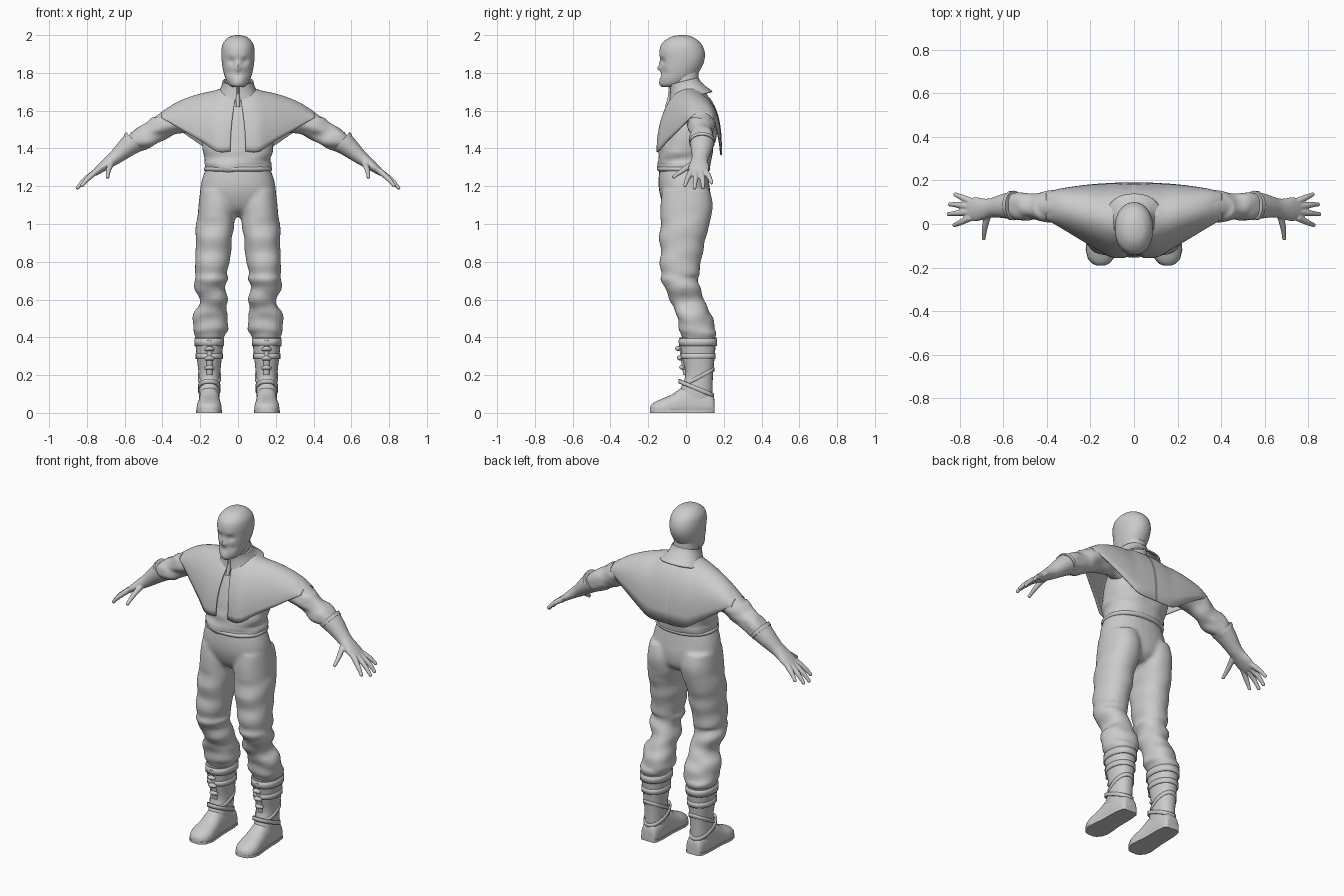
import bpy, bmesh, math
from mathutils import Vector, noise

old = bpy.data.objects.get("Cube")
if old:
    bpy.data.objects.remove(old)

grey = bpy.data.materials.new("plain_grey")
grey.use_nodes = True
COLOUR = (0.6, 0.6, 0.6, 1)
grey.diffuse_color = COLOUR
grey.node_tree.nodes["Principled BSDF"].inputs["Base Color"].default_value = COLOUR


def finish(name, bm, mirror=False, voxel=0, smooth=0, thick=0, angle=50):
    """Turn a bmesh into a named object with its modifiers."""
    bmesh.ops.recalc_face_normals(bm, faces=bm.faces)
    mesh = bpy.data.meshes.new(name)
    bm.to_mesh(mesh)
    bm.free()
    mesh.materials.append(grey)
    ob = bpy.data.objects.new(name, mesh)
    bpy.context.collection.objects.link(ob)
    bpy.context.view_layer.objects.active = ob
    for other in bpy.context.selected_objects:
        other.select_set(False)
    ob.select_set(True)
    bpy.ops.object.shade_smooth_by_angle(angle=math.radians(angle))
    if thick:
        m = ob.modifiers.new("thickness", 'SOLIDIFY')
        m.thickness, m.offset = thick, -1
    if mirror:
        m = ob.modifiers.new("mirror", 'MIRROR')
        m.merge_threshold = 0.0005
    if voxel:
        m = ob.modifiers.new("blend", 'REMESH')
        m.mode, m.voxel_size, m.use_smooth_shade = 'VOXEL', voxel, True
    if smooth:
        m = ob.modifiers.new("soften", 'SMOOTH')
        m.factor, m.iterations = 0.5, smooth
    return ob


def dense(rows, steps):
    """Catmull-Rom interpolation through rows of numbers."""
    out = []
    for i in range(len(rows) - 1):
        quad = [rows[max(i - 1, 0)], rows[i], rows[i + 1], rows[min(i + 2, len(rows) - 1)]]
        for k in range(steps):
            t = k / steps
            out.append([0.5 * (2 * b + (c - a) * t + (2*a - 5*b + 4*c - d) * t * t
                               + (3*b - a - 3*c + d) * t ** 3) for a, b, c, d in zip(*quad)])
    return out + [list(rows[-1])]


def skin(bm, rings, caps=True, closed=True):
    """Bridge rings of points with quads."""
    rows = [[bm.verts.new(p) for p in ring] for ring in rings]
    n = len(rows[0])
    for a, b in zip(rows, rows[1:]):
        for i in range(n if closed else n - 1):
            j = (i + 1) % n
            bm.faces.new((a[i], a[j], b[j], b[i]))
    if caps:
        bm.faces.new(rows[0])
        bm.faces.new(rows[-1])


def oval(centre, u, v, power=1.0, n=28):
    pts = []
    for i in range(n):
        a = math.tau * i / n
        c, s = math.cos(a), math.sin(a)
        pts.append(centre + u * math.copysign(abs(c) ** power, c) + v * math.copysign(abs(s) ** power, s))
    return pts


def stack(bm, rows, steps=4, power=0.9, tilt=0, caps=True, n=28):
    """Upright form from rows of z, left x, right x, front y, back y."""
    rings = []
    for z, x0, x1, y0, y1 in dense(rows, steps):
        ring = oval(Vector(((x0 + x1) / 2, (y0 + y1) / 2, z)),
                    Vector(((x1 - x0) / 2, 0, 0)), Vector((0, (y1 - y0) / 2, 0)), power, n)
        rings.append([p + Vector((0, 0, tilt * (p.y - (y0 + y1) / 2))) for p in ring])
    skin(bm, rings, caps)


def limb(bm, rows, steps=4, n=20, caps=True):
    """Sideways form from rows of x, y, z, depth radius, height radius."""
    rows = dense(rows, steps)
    pos = [Vector(r[:3]) for r in rows]
    rings = []
    for i, r in enumerate(rows):
        t = (pos[min(i + 1, len(pos) - 1)] - pos[max(i - 1, 0)]).normalized()
        up = t.cross(Vector((0, 1, 0))).normalized()
        rings.append(oval(pos[i], t.cross(up) * r[3], up * r[4], n=n))
    skin(bm, rings, caps)


def folds(bm, amount, scale, low, high):
    """Cloth creases, fading out beyond a height range."""
    bm.normal_update()
    for v in bm.verts:
        if low < v.co.z < high:
            p = Vector((v.co.x * 0.7, v.co.y * 0.7, v.co.z * 1.5)) * scale
            v.co += v.normal * amount * noise.noise(p)


# Head: skull form, then pushed features
bm = bmesh.new()
stack(bm, [(1.725, -.028, .028, -.125, -.04), (1.74, -.05, .05, -.136, .0), (1.775, -.068, .068, -.138, .045),
           (1.82, -.08, .08, -.136, .078), (1.87, -.087, .087, -.137, .098), (1.915, -.088, .088, -.141, .098),
           (1.955, -.08, .08, -.128, .08), (1.985, -.055, .055, -.092, .045), (1.997, -.026, .026, -.055, .012),
           (2.0, -.006, .006, -.025, -.012)], 5, 0.95, n=48)
features = [(.035, 1.862, .017, .013), (-.035, 1.862, .017, .013), (0, 1.825, .013, -.017),
            (0, 1.85, .012, -.007), (0, 1.79, .016, .008), (.045, 1.8, .02, .008), (-.045, 1.8, .02, .008),
            (0, 1.745, .022, -.005), (.03, 1.888, .016, -.004), (-.03, 1.888, .016, -.004)]
for v in bm.verts:
    if v.co.y < -.03:
        v.co.y += sum(d * math.exp(-((v.co.x - x) ** 2 + (v.co.z - z) ** 2) / (r * r)) for x, z, r, d in features)
finish("head", bm)

# Neck and standing collar
bm = bmesh.new()
stack(bm, [(1.64, -.075, .075, -.06, .1), (1.74, -.066, .066, -.07, .07), (1.84, -.066, .066, -.08, .065)])
finish("neck", bm)
bm = bmesh.new()
stack(bm, [(1.675, -.13, .13, -.088, .14), (1.705, -.1, .1, -.085, .105), (1.735, -.086, .086, -.084, .078),
           (1.757, -.082, .082, -.086, .066)], tilt=.25, caps=False)
finish("collar", bm, thick=.008)
bm = bmesh.new()
stack(bm, [(1.62, -.01, .01, -.112, -.09), (1.68, -.01, .01, -.096, -.06), (1.73, -.007, .007, -.094, -.07)], n=10)
finish("collar_fastener", bm)

# Jacket body with gathered hem
bm = bmesh.new()
stack(bm, [(1.275, -.16, .16, -.13, .105), (1.29, -.175, .175, -.146, .122), (1.32, -.178, .178, -.15, .13),
           (1.345, -.174, .174, -.146, .135), (1.4, -.184, .184, -.142, .15), (1.5, -.19, .19, -.118, .165),
           (1.6, -.16, .16, -.085, .15), (1.68, -.08, .08, -.04, .1)], 5, n=48)
folds(bm, .01, 14, 1.26, 1.45)
finish("jacket", bm)
bm = bmesh.new()
stack(bm, [(1.278, -.17, .17, -.143, .118), (1.285, -.18, .18, -.152, .127), (1.297, -.18, .18, -.153, .128),
           (1.304, -.17, .17, -.143, .118)], 2, n=48)
finish("jacket_hem", bm)

# Shoulder cape: arches across the body, parted at the front
bm = bmesh.new()
arches = []
stations = [(0, 1.725, -.155, .19, 1.385, 1.365), (.07, 1.722, -.155, .19, 1.38, 1.365),
            (.13, 1.705, -.14, .187, 1.395, 1.375), (.2, 1.69, -.1, .182, 1.44, 1.42),
            (.28, 1.664, -.052, .172, 1.487, 1.475), (.35, 1.63, -.01, .16, 1.53, 1.52),
            (.405, 1.588, .022, .142, 1.562, 1.55)]
for x, top, front, back, low_f, low_b in dense(stations, 4):
    arch = []
    for i in range(33):
        a = math.pi * i / 32
        c, s = math.cos(a), max(math.sin(a), 0)
        low, power = (low_f, 1.0) if c > 0 else (low_b, .7)
        gap = .04 * max(c, 0) ** 2 * max(0, 1 - x / .15)
        arch.append(Vector((x + gap, (front + back) / 2 - (back - front) / 2 * c, low + (top - low) * s ** power)))
    arches.append(arch)
skin(bm, arches, caps=False, closed=False)
finish("shoulder_cape", bm, mirror=True, thick=.007)

# Sleeves
bm = bmesh.new()
limb(bm, [(.17, .07, 1.57, .075, .085), (.3, .078, 1.563, .075, .08), (.4, .08, 1.515, .066, .066),
          (.45, .08, 1.49, .063, .062), (.5, .082, 1.46, .065, .062), (.55, .085, 1.43, .06, .055),
          (.6, .082, 1.39, .05, .045)], 6, 32)
folds(bm, .014, 16, 1.3, 1.56)
finish("sleeve", bm, mirror=True)

# Gloves: gauntlet, palm and fingers blended together
bm = bmesh.new()
limb(bm, [(.55, .085, 1.437, .066, .061), (.6, .082, 1.395, .056, .05), (.65, .075, 1.352, .045, .038),
          (.685, .07, 1.326, .047, .031), (.72, .068, 1.3, .055, .025), (.75, .068, 1.277, .052, .019),
          (.765, .068, 1.265, .045, .014)])
fingers = [((.75, .03, 1.28), (.795, .008, 1.24), (.825, -.005, 1.205)),
           ((.755, .056, 1.275), (.81, .05, 1.235), (.85, .045, 1.192)),
           ((.755, .08, 1.275), (.81, .088, 1.235), (.845, .09, 1.195)),
           ((.745, .102, 1.28), (.79, .122, 1.25), (.82, .135, 1.22)),
           ((.67, .045, 1.325), (.685, -.015, 1.285), (.69, -.065, 1.25))]
for joints in fingers:
    path = [(*p, r, r) for p, r in zip(joints, (.017, .014, .0095))]
    limb(bm, path, 3, 10)
    bmesh.ops.create_uvsphere(bm, u_segments=10, v_segments=6, radius=.011)
    bmesh.ops.translate(bm, verts=bm.verts[-52:], vec=joints[2])
finish("glove", bm, mirror=True, voxel=.0045, smooth=4)
bm = bmesh.new()
limb(bm, [(.55, .085, 1.439, .068, .063), (.565, .085, 1.426, .067, .061)], 2)
finish("glove_cuff", bm, mirror=True)

# Trousers: pelvis and leg blended together
bm = bmesh.new()
stack(bm, [(1.04, -.07, .07, -.05, .08), (1.08, -.14, .14, -.105, .12), (1.15, -.195, .195, -.137, .13),
           (1.22, -.195, .195, -.146, .122), (1.3, -.168, .168, -.14, .11)])
finish_leg = [(1.18, .02, .2, -.125, .125), (1.1, .012, .209, -.135, .142), (1.0, .018, .216, -.135, .125),
              (.9, .035, .224, -.137, .098), (.8, .05, .225, -.138, .08), (.7, .062, .22, -.126, .068),
              (.64, .066, .222, -.108, .076), (.57, .07, .218, -.078, .105), (.5, .066, .232, -.054, .135),
              (.44, .062, .237, -.032, .16), (.41, .07, .23, -.025, .16), (.385, .082, .218, -.015, .145)]
stack(bm, finish_leg, 6, n=36)
folds(bm, .026, 10, .43, .72)
folds(bm, .012, 9, .72, 1.05)
finish("trousers", bm, mirror=True, voxel=.011, smooth=4)

# Boot shafts with straps
bm = bmesh.new()
stack(bm, [(.05, .1, .205, -.04, .14), (.12, .097, .208, -.03, .14), (.2, .095, .208, -.004, .143),
           (.3, .085, .219, -.022, .152), (.37, .078, .226, -.032, .158), (.4, .076, .228, -.034, .162)], 4)
finish("boot_shaft", bm, mirror=True)
straps = [("upper_strap", .375, (.073, .231, -.037, .165), .04, 0), ("middle_strap", .3, (.08, .224, -.026, .157), .03, 0),
          ("heel_strap", .19, (.09, .213, -.012, .15), .022, .5), ("ankle_strap", .13, (.092, .213, -.04, .148), .022, -.4)]
for name, z, box, height, tilt in straps:
    bm = bmesh.new()
    stack(bm, [(z - height / 2, *box), (z + height / 2, *box)], 2, tilt=tilt, caps=False)
    finish(name, bm, mirror=True, thick=.01)

# Front lacing: knobs beside a tongue
bm = bmesh.new()
stack(bm, [(.2, .135, .167, -.014, .02), (.3, .133, .169, -.03, .02), (.385, .133, .169, -.04, .02)], n=12)
finish("boot_tongue", bm, mirror=True)
bm = bmesh.new()
for z, y in ((.235, -.005), (.285, -.018), (.335, -.027)):
    limb(bm, [(.128, y - .006, z, .008, .007), (.151, y - .015, z + .006, .016, .013),
              (.174, y - .006, z, .008, .007)], 3, 10)
finish("boot_knobs", bm, mirror=True)

# Feet: arched sections from heel to toe, flat below
bm = bmesh.new()
rings = []
shape = [(.152, .15, .035, .06), (.14, .15, .048, .1), (.09, .151, .055, .125), (.03, .152, .056, .15),
         (-.02, .152, .057, .135), (-.07, .152, .062, .1), (-.12, .153, .066, .078), (-.16, .153, .056, .06),
         (-.182, .153, .036, .045), (-.19, .153, .018, .03)]
for y, x, half, top in dense(shape, 3):
    rings.append([Vector((p.x, y, max(p.z, .008))) for p in
                  oval(Vector((x, 0, top * .3)), Vector((half, 0, 0)), Vector((0, 0, top * .7)), .85)])
skin(bm, rings)
finish("boot_foot", bm, mirror=True)

# Soles
bm = bmesh.new()
edge = [Vector((x + side * (half + .003), y, 0)) for side, part in ((1, shape), (-1, shape[::-1])) for y, x, half, top in part]
skin(bm, [edge, [p + Vector((0, 0, .014)) for p in edge]])
finish("boot_sole", bm, mirror=True)
